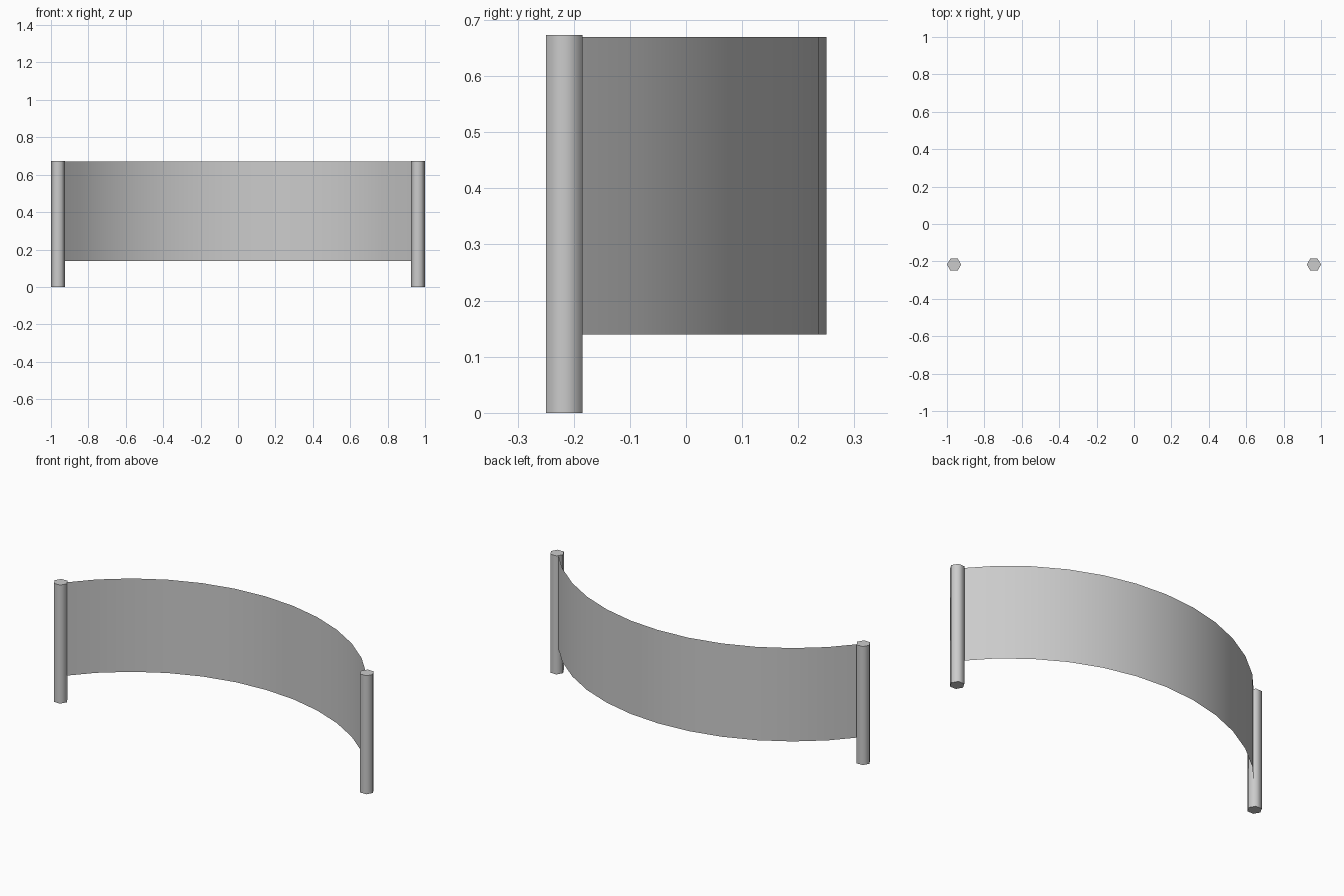
import bpy, bmesh, math

if "Cube" in bpy.data.objects:
    bpy.data.objects.remove(bpy.data.objects["Cube"])

POST_X, POST_Y, POST_R, POST_H = 0.962, -0.217, 0.038, 0.673
BACK_Y = 0.25
Z0, Z1 = 0.14, 0.67
SEGMENTS = 12


def shade(ob, angle):
    bpy.ops.object.select_all(action='DESELECT')
    ob.select_set(True)
    bpy.context.view_layer.objects.active = ob
    bpy.ops.object.shade_smooth_by_angle(angle=math.radians(angle))


# Six-sided end posts, corners pointing along x
for name, side in (("left_post", -1), ("right_post", 1)):
    bpy.ops.mesh.primitive_cylinder_add(
        vertices=6, radius=POST_R, depth=POST_H,
        location=(side * POST_X, POST_Y, POST_H / 2))
    post = bpy.context.object
    post.name = name
    post.rotation_euler.z = math.radians(30)
    shade(post, 65)

# Thin curved panel: circular arc running between the post centres
half_chord = POST_X - 0.005
rise = BACK_Y - POST_Y
radius = (half_chord ** 2 + rise ** 2) / (2 * rise)
centre_y = BACK_Y - radius
sweep = math.asin(half_chord / radius)

bm = bmesh.new()
arc = []
for i in range(SEGMENTS + 1):
    a = sweep * (2 * i / SEGMENTS - 1)
    arc.append(bm.verts.new((radius * math.sin(a),
                             centre_y + radius * math.cos(a), Z0)))
edges = [bm.edges.new(pair) for pair in zip(arc, arc[1:])]
top = bmesh.ops.extrude_edge_only(bm, edges=edges)["geom"]
bmesh.ops.translate(bm, vec=(0, 0, Z1 - Z0),
                    verts=[g for g in top if isinstance(g, bmesh.types.BMVert)])
# Panel normals face the front
bm.normal_update()
bmesh.ops.reverse_faces(bm, faces=[f for f in bm.faces if f.normal.y > 0])
mesh = bpy.data.meshes.new("curved_panel")
bm.to_mesh(mesh)
bm.free()
panel = bpy.data.objects.new("curved_panel", mesh)
bpy.context.collection.objects.link(panel)
shade(panel, 40)
